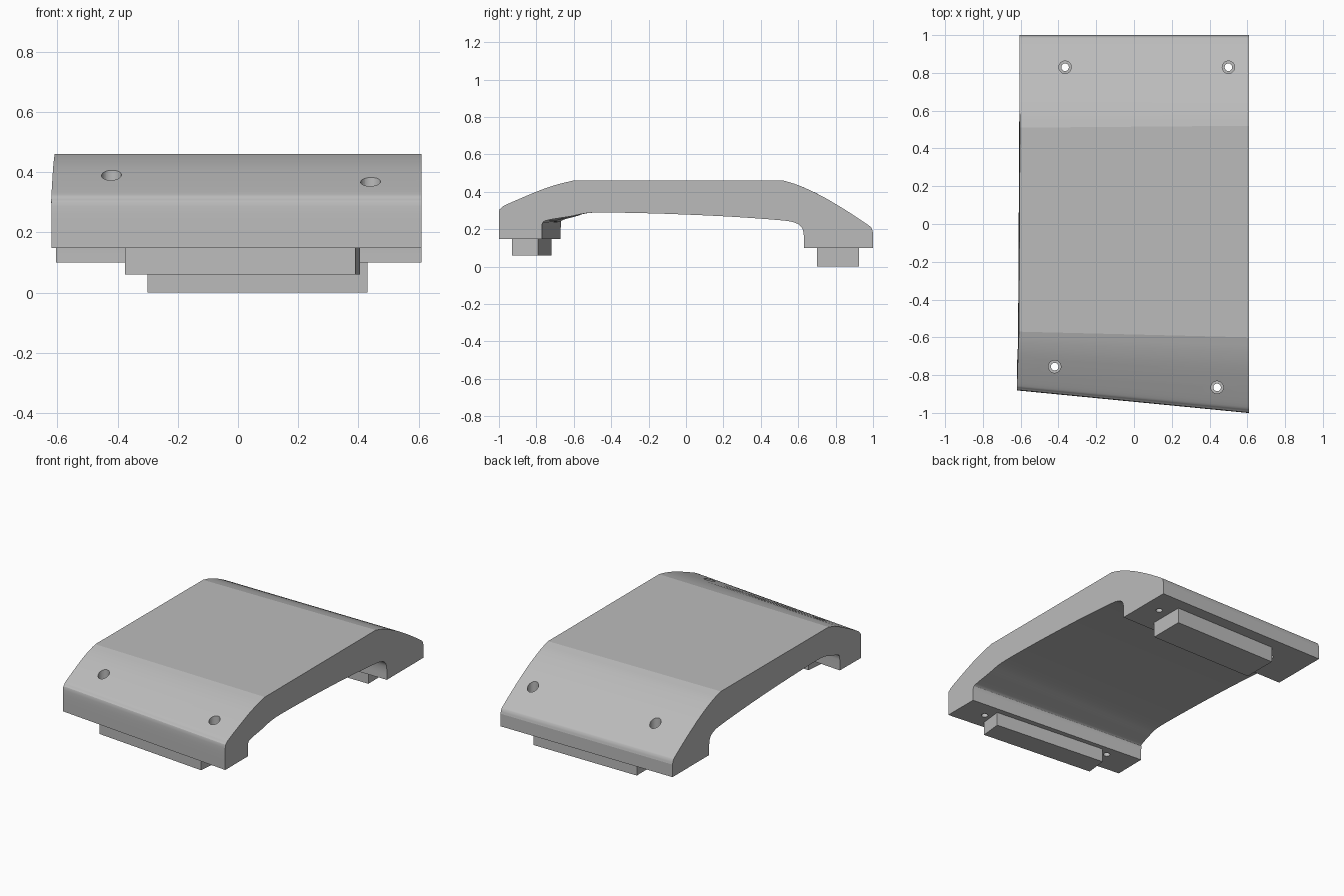
import bpy, bmesh, math
from mathutils import Vector

cube = bpy.data.objects.get("Cube")
if cube:
    bpy.data.objects.remove(cube, do_unlink=True)

GREY = (0.5, 0.5, 0.5, 1)
grey = bpy.data.materials.new("plain grey")
grey.use_nodes = True
grey.diffuse_color = GREY
grey.node_tree.nodes["Principled BSDF"].inputs["Base Color"].default_value = GREY


def make_object(name, bm):
    bmesh.ops.recalc_face_normals(bm, faces=bm.faces)
    mesh = bpy.data.meshes.new(name)
    bm.to_mesh(mesh)
    bm.free()
    mesh.materials.append(grey)
    obj = bpy.data.objects.new(name, mesh)
    bpy.context.collection.objects.link(obj)
    return obj


def smooth_run(points, steps=4):
    """Catmull-Rom samples through the points, last point left out."""
    p = [Vector(q) for q in points]
    if len(p) == 2:
        return p[:1]
    p = [2 * p[0] - p[1]] + p + [2 * p[-1] - p[-2]]
    out = []
    for a, b, c, d in zip(p, p[1:], p[2:], p[3:]):
        for i in range(steps):
            t = i / steps
            out.append(0.5 * (2 * b + (c - a) * t + (2 * a - 5 * b + 4 * c - d) * t ** 2
                              + (3 * b - a - 3 * c + d) * t ** 3))
    return out


def prism(name, outline, z0, z1):
    bm = bmesh.new()
    base = bm.faces.new([bm.verts.new((x, y, z0)) for x, y in outline])
    top = bmesh.ops.extrude_face_region(bm, geom=[base])["geom"]
    bmesh.ops.translate(bm, vec=(0, 0, z1 - z0),
                        verts=[g for g in top if isinstance(g, bmesh.types.BMVert)])
    return make_object(name, bm)


# Side profile as runs between sharp corners: y, z, skew of y at the right end
RUNS = [
    [(-1, .147, .12), (-1, .285, .12), (-.988, .313, .12), (-.95, .336, .11),
     (-.78, .408, .075), (-.68, .441, .05), (-.6, .46, .03)],
    [(-.6, .46, .03), (.52, .46, -.01)],
    [(.52, .46, -.01), (.6, .435, 0), (.72, .38, 0), (.85, .304, 0), (.97, .225, 0),
     (.992, .205, 0), (1, .18, 0)],
    [(1, .18, 0), (1, .1, 0)],
    [(1, .1, 0), (.63, .1, 0)],
    [(.63, .1, 0), (.63, .165, 0), (.618, .21, 0), (.58, .235, 0), (.5, .248, 0),
     (.25, .266, 0), (0, .278, 0), (-.25, .286, 0), (-.5, .288, 0), (-.62, .268, .03),
     (-.74, .248, .08), (-.767, .232, .1), (-.77, .2, .1), (-.77, .147, .1)],
    [(-.77, .147, .1), (-1, .147, .12)],
]

# Arched cover lofted between its two ends
bm = bmesh.new()
loft, corners = [], set()
for run in RUNS:
    corners.add(len(loft))
    loft += smooth_run(run)
left = [bm.verts.new((.61, y, z)) for y, z, s in loft]
right = [bm.verts.new((-.605 - s / 8, y + s, z)) for y, z, s in loft]
bm.faces.new(left)
bm.faces.new(right[::-1])
n = len(loft)
for i in range(n):
    j = (i + 1) % n
    bm.faces.new((left[i], right[i], right[j], left[j]))
for i in corners:
    bm.edges.get((left[i], right[i])).smooth = False
cover = make_object("arched_cover", bm)

# Stepped screw holes
SEG = 32
for k, (x, y, seat) in enumerate([(-.365, .83, .2), (.5, .83, .2),
                                  (-.42, -.755, .25), (.44, -.865, .25)]):
    bm = bmesh.new()
    rings = []
    for r, z in [(.02, -.1), (.02, seat), (.033, seat), (.033, .6)]:
        rings.append([bm.verts.new((x + r * math.cos(a), y + r * math.sin(a), z))
                      for a in (math.tau * i / SEG for i in range(SEG))])
    bm.faces.new(rings[0][::-1])
    bm.faces.new(rings[-1])
    for lo, hi in zip(rings, rings[1:]):
        for i in range(SEG):
            j = (i + 1) % SEG
            bm.faces.new((lo[i], lo[j], hi[j], hi[i]))
    cutter = make_object("hole_cutter", bm)
    cutter.hide_render = True
    mod = cover.modifiers.new("screw_hole", "BOOLEAN")
    mod.operation = "DIFFERENCE"
    mod.solver = "EXACT"
    mod.object = cutter
    bpy.context.view_layer.objects.active = cover
    bpy.ops.object.modifier_apply(modifier=mod.name)
    bpy.data.objects.remove(cutter, do_unlink=True)

bpy.ops.object.select_all(action="DESELECT")
cover.select_set(True)
bpy.context.view_layer.objects.active = cover
bpy.ops.object.shade_smooth_by_angle(angle=math.radians(30))

# Locating bars under each foot
prism("front_bar", [(.39, -.93), (.405, -.79), (-.36, -.72), (-.375, -.86)], .06, .147)
prism("rear_bar", [(.43, .7), (.43, .925), (-.3, .925), (-.3, .7)], 0, .1)
